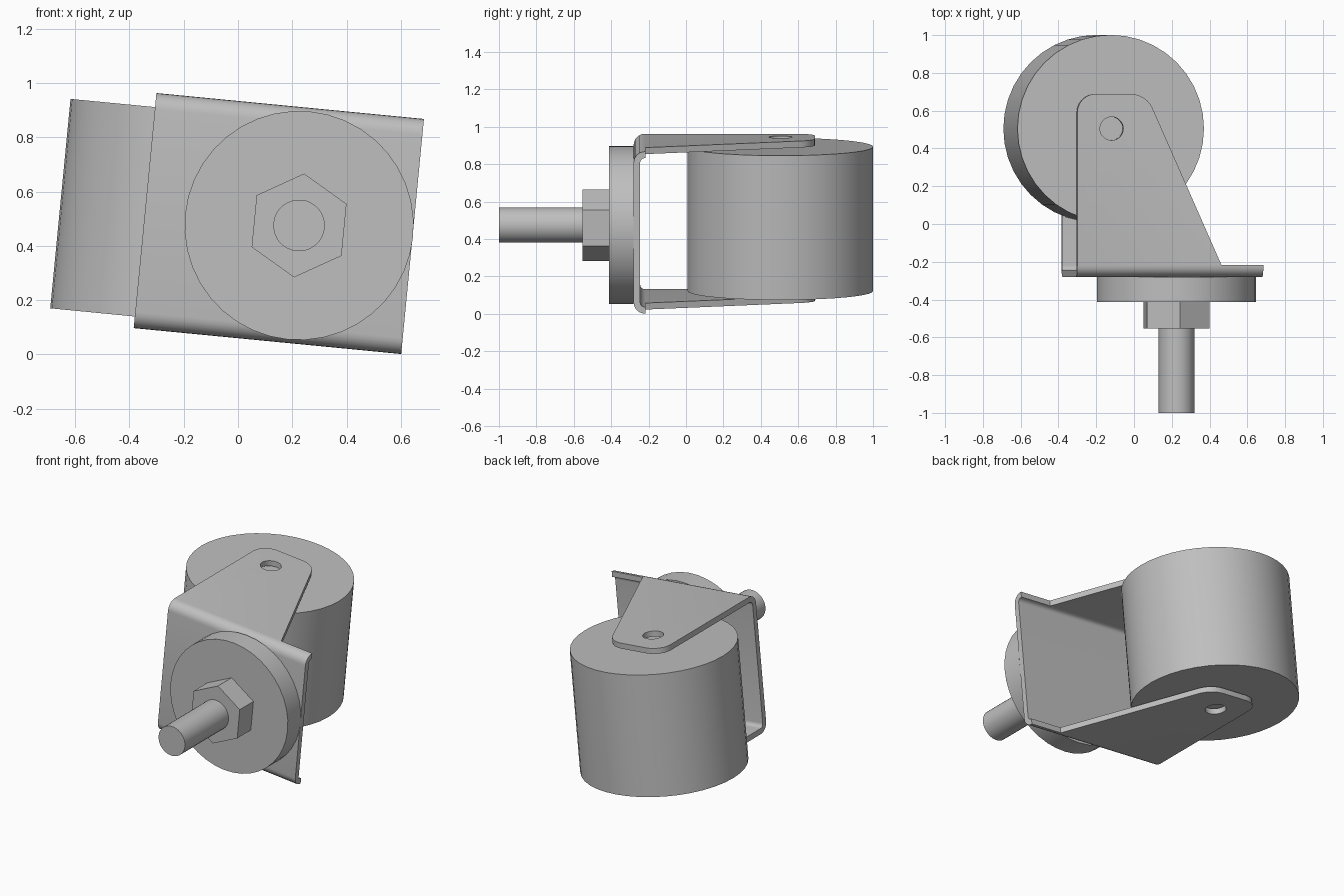
import bpy, bmesh, math
from mathutils import Matrix, Vector

cube = bpy.data.objects.get("Cube")
if cube:
    bpy.data.objects.remove(cube, do_unlink=True)

# One plain grey for the whole caster
grey = bpy.data.materials.new("plain grey")
grey.use_nodes = True
COLOUR = (0.52, 0.52, 0.52, 1)
grey.diffuse_color = COLOUR
grey.node_tree.nodes["Principled BSDF"].inputs["Base Color"].default_value = COLOUR

# Whole caster leans slightly about y; local origin lies on the stem axis
TILT = math.radians(5.53)
FRAME = Matrix.Translation((0.225, 0, 0.475)) @ Matrix.Rotation(TILT, 4, "Y")

# Where each profile's (a, b) and its extrusion distance d point
ALONG = {
    "X": lambda a, b, d: (d, a, b),
    "Y": lambda a, b, d: (a, d, b),
    "Z": lambda a, b, d: (a, b, d),
}


def circle(r, sides, centre=(0, 0)):
    steps = [math.tau * i / sides for i in range(sides)]
    return [(centre[0] + r * math.sin(t), centre[1] + r * math.cos(t)) for t in steps]


def rounded(corners, steps=6):
    """Outline from (a, b, radius) corners, with arcs at the non-zero radii."""
    out = []
    for i, (a, b, r) in enumerate(corners):
        p = Vector((a, b))
        if not r:
            out.append((a, b))
            continue
        u = (Vector(corners[i - 1][:2]) - p).normalized()
        v = (Vector(corners[(i + 1) % len(corners)][:2]) - p).normalized()
        half = u.angle(v) / 2
        centre = p + (u + v).normalized() * r / math.sin(half)
        start = (p + u * r / math.tan(half) - centre).normalized()
        end = (p + v * r / math.tan(half) - centre).normalized()
        for k in range(steps + 1):
            arm = start.slerp(end, k / steps)
            out.append(tuple(centre + arm * r))
    return out


def prism(name, outline, axis, lo, hi):
    bm = bmesh.new()
    ends = [[bm.verts.new(ALONG[axis](a, b, d)) for a, b in outline] for d in (lo, hi)]
    n = len(outline)
    for ring in ends:
        bm.faces.new(ring)
    for i in range(n):
        j = (i + 1) % n
        bm.faces.new((ends[0][i], ends[0][j], ends[1][j], ends[1][i]))
    bmesh.ops.recalc_face_normals(bm, faces=bm.faces)
    mesh = bpy.data.meshes.new(name)
    bm.to_mesh(mesh)
    bm.free()
    mesh.materials.append(grey)
    obj = bpy.data.objects.new(name, mesh)
    bpy.context.collection.objects.link(obj)
    obj.matrix_world = FRAME
    return obj


def cut(obj, cutter, operation):
    mod = obj.modifiers.new("cut", "BOOLEAN")
    mod.operation, mod.object, mod.solver = operation, cutter, "EXACT"
    cutter.hide_render = True
    bpy.context.view_layer.update()
    graph = bpy.context.evaluated_depsgraph_get()
    mesh = bpy.data.meshes.new_from_object(obj.evaluated_get(graph))
    obj.modifiers.clear()
    obj.data = mesh
    bpy.data.objects.remove(cutter, do_unlink=True)


AXLE = (-0.387, 0.505)

# Wheel, stem, nut and round mounting plate
wheel = prism("wheel", circle(0.496, 40, AXLE), "Z", -0.392, 0.383)
mount = prism("mounting_disc", circle(0.422, 40), "Y", -0.413, -0.28)
nut = prism("hex_nut", circle(0.192, 6), "Y", -0.553, -0.413)
stem = prism("stem", circle(0.095, 32), "Y", -1, -0.553)

# Bracket: bent sheet seen from the side, trimmed to the tapered arm outline
T, OUT, BACK, END = 0.035, 0.435, -0.28, 0.69
IN = OUT - T
sheet = rounded([
    (END, OUT, 0), (BACK, OUT, 0.06), (BACK, -OUT, 0.06), (END, -OUT, 0),
    (END, -IN, 0), (BACK + T, -IN, 0.025), (BACK + T, IN, 0.025), (END, IN, 0),
])
bracket = prism("fork_bracket", sheet, "X", -0.571, 0.6)
taper = rounded([
    (-0.57, -0.4, 0), (0.42, -0.4, 0), (0.42, -0.217, 0), (0.197, -0.217, 0),
    (-0.203, END - 0.001, 0.13), (-0.57, END - 0.001, 0.1),
])
cut(bracket, prism("arm_cutter", taper, "Z", -0.6, 0.6), "INTERSECT")
cut(bracket, prism("hole_cutter", circle(0.062, 28, AXLE), "Z", -0.6, 0.6), "DIFFERENCE")

# Smooth round walls, keep edges sharp
for obj in (wheel, mount, nut, stem, bracket):
    bpy.ops.object.select_all(action="DESELECT")
    obj.select_set(True)
    bpy.context.view_layer.objects.active = obj
    bpy.ops.object.shade_smooth_by_angle(angle=math.radians(30))
